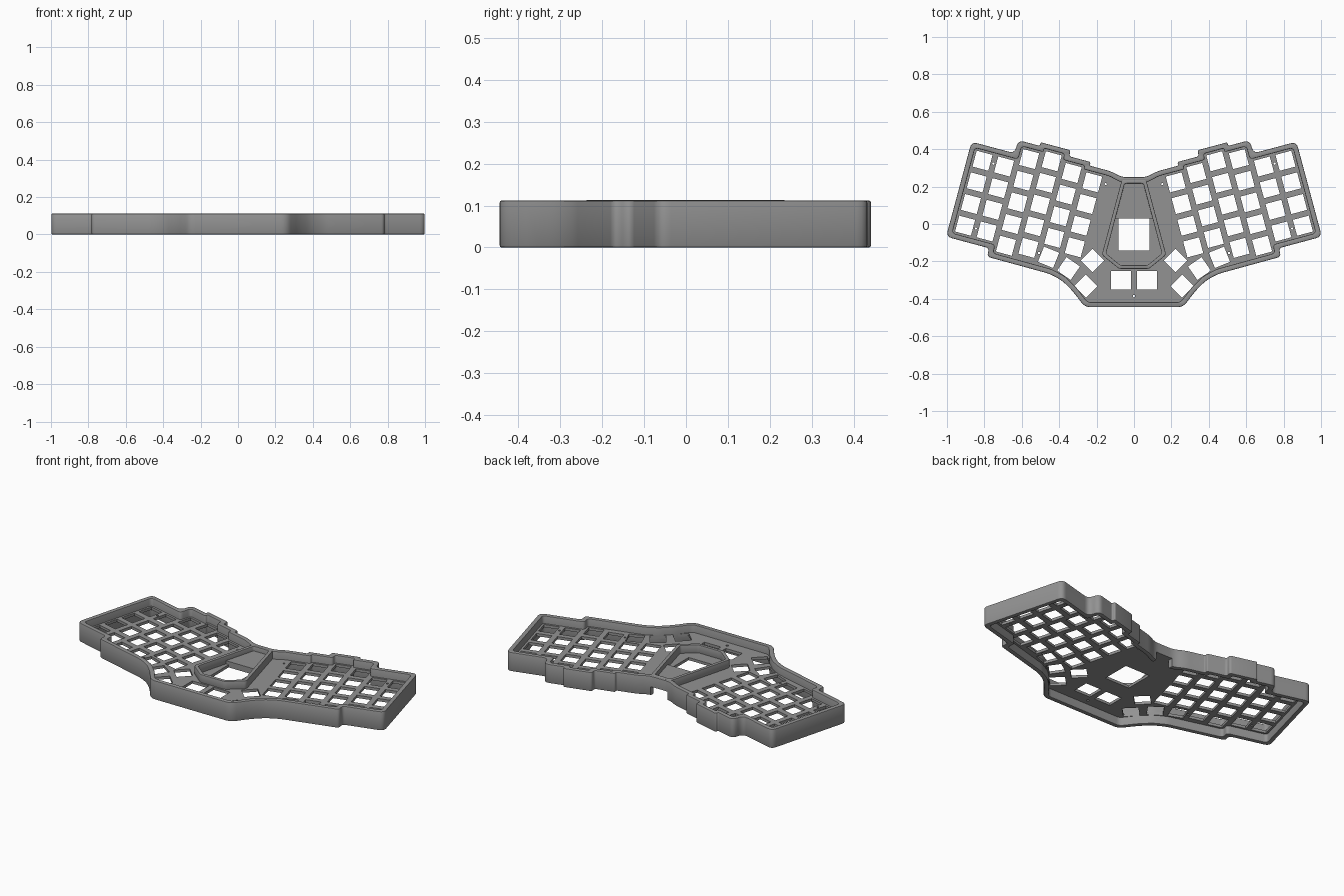
import bpy, bmesh, math
from mathutils import Vector

if "Cube" in bpy.data.objects:
    bpy.data.objects.remove(bpy.data.objects["Cube"])

grey = bpy.data.materials.new("case_grey")
grey.diffuse_color = (0.29, 0.29, 0.29, 1)
grey.use_nodes = True
grey.node_tree.nodes["Principled BSDF"].inputs["Base Color"].default_value = grey.diffuse_color

U, V, M = 0.1193, 0.1198, 0.083        # column pitch, row pitch, key centre to case edge
TILT = math.radians(15)
STAGGER = [0, 0, 0.073, 0.093, 0.06, 0.04]
HOLE = 0.044                           # half width of a key opening


def local(u, v):
    """Point of the tilted left key grid."""
    c, s = math.cos(TILT), math.sin(TILT)
    return Vector((-0.903 + u * c + v * s, -0.009 - u * s + v * c))


def mirror_loop(half):
    """Close a left half (top to bottom) with its mirrored right half."""
    half = [Vector(p) for p in half]
    return half + [Vector((-p.x, p.y)) for p in reversed(half)]


def inset(pts, d):
    out = []
    for i, p in enumerate(pts):
        a = (p - pts[i - 1]).normalized()
        b = (pts[(i + 1) % len(pts)] - p).normalized()
        na, nb = Vector((-a.y, a.x)), Vector((-b.y, b.x))
        out.append(p + (na + nb) * d / (1 + na.dot(nb)))
    return out


def fillet(pts, r, n=5):
    out = []
    for i, p in enumerate(pts):
        a, b = pts[i - 1] - p, pts[(i + 1) % len(pts)] - p
        t = min(r, 0.45 * a.length, 0.45 * b.length)
        s, e = p + a.normalized() * t, p + b.normalized() * t
        for k in range(n + 1):
            f = k / n
            out.append(s * (1 - f) ** 2 + p * 2 * f * (1 - f) + e * f * f)
    return out


def square(c, half, angle, half_y=None):
    x = Vector((math.cos(angle), math.sin(angle)))
    y = Vector((-x.y, x.x)) * (half_y or half)
    x = x * half
    return [c - x - y, c + x - y, c + x + y, c - x + y]


def circle(c, r, n=12):
    return [c + Vector((math.cos(i * math.tau / n), math.sin(i * math.tau / n))) * r
            for i in range(n)]


def flat_part(name, loops, z0, z1, bevel=0):
    """Extrude loops (first is the outline, the rest are openings)."""
    cu = bpy.data.curves.new(name, 'CURVE')
    cu.dimensions, cu.fill_mode = '2D', 'BOTH'
    cu.extrude = (z1 - z0) / 2 - bevel
    cu.bevel_depth, cu.bevel_resolution, cu.offset = bevel, 1, -bevel
    for pts in loops:
        sp = cu.splines.new('POLY')
        sp.points.add(len(pts) - 1)
        for q, p in zip(sp.points, pts):
            q.co = (p.x, p.y, 0, 1)
        sp.use_cyclic_u = True
    tmp = bpy.data.objects.new(name + "_curve", cu)
    bpy.context.collection.objects.link(tmp)
    dg = bpy.context.evaluated_depsgraph_get()
    me = bpy.data.meshes.new_from_object(tmp.evaluated_get(dg))
    bpy.data.objects.remove(tmp)
    bm = bmesh.new()
    bm.from_mesh(me)
    bmesh.ops.translate(bm, verts=bm.verts, vec=(0, 0, (z0 + z1) / 2))
    bmesh.ops.remove_doubles(bm, verts=bm.verts, dist=0.0002)
    bmesh.ops.recalc_face_normals(bm, faces=bm.faces)
    bm.to_mesh(me)
    bm.free()
    me.materials.clear()
    me.materials.append(grey)
    ob = bpy.data.objects.new(name, me)
    bpy.context.collection.objects.link(ob)
    bpy.context.view_layer.objects.active = ob
    ob.select_set(True)
    bpy.ops.object.shade_smooth_by_angle(angle=math.radians(30))
    ob.select_set(False)
    return ob


# Case outline: stepped back edge, tilted side, curved front
top = [3 * V + s + M for s in STAGGER]
outline = mirror_loop([
    (-0.065, 0.25), local(5 * U + M, top[5]),
    local(4 * U + M, top[5]), local(4 * U + M, top[4]),
    local(3 * U + M, top[4]), local(3 * U + M, top[3]),
    local(3 * U - M, top[3]), local(3 * U - M, top[2]),
    local(2 * U - M, top[2]), local(2 * U - M, top[0]),
    local(-M, top[0]), local(-M, -M), local(2 * U - M, -M),
    local(2 * U - M, STAGGER[2] - V - M),
    (-0.449, -0.267), (-0.385, -0.302), (-0.33, -0.356), (-0.262, -0.445)])

wall = flat_part("case_wall", [fillet(outline, 0.033), fillet(inset(outline, 0.027), 0.02)],
                 0, 0.112, 0.005)

# Cable opening in the back wall
bpy.ops.mesh.primitive_cube_add(size=1, location=(0, 0.25, 0.02))
cutter = bpy.context.object
cutter.name = "cable_opening_cutter"
cutter.scale = (0.11, 0.12, 0.06)
cutter.hide_render = True
mod = wall.modifiers.new("cable_opening", 'BOOLEAN')
mod.operation, mod.object, mod.solver = 'DIFFERENCE', cutter, 'EXACT'
bpy.context.view_layer.objects.active = wall
bpy.ops.object.modifier_apply(modifier=mod.name)
bpy.data.objects.remove(cutter)

# Key openings of the left half: grid with a partial fifth row, then thumb cluster
keys = [(local(c * U, r * V + STAGGER[c]), TILT)
        for c in range(6) for r in range(-1 if c in (2, 3) else 0, 4)]
keys += [(Vector(p), math.radians(a)) for p, a in [
    ((-0.457, -0.178), 22), ((-0.35, -0.238), 35),
    ((-0.257, -0.332), 45), ((-0.222, -0.195), 45)]]
screws = [local(U / 2, 3 * V), local(U / 2, 0), local(5 * U + 0.072, 3 * V + 0.05),
          Vector((-0.508, -0.155))]
openings = []
for side in (1, -1):
    for c, a in keys:
        openings.append(square(Vector((c.x * side, c.y)), HOLE, -a * side))
    for c in screws:
        openings.append(circle(Vector((c.x * side, c.y)), 0.006))
    openings.append(square(Vector((0.07 * side, -0.3)), 0.054, 0, 0.05))
openings.append(circle(Vector((0, -0.385)), 0.007))
openings.append(square(Vector((0, -0.056)), 0.082, 0, 0.086))
flat_part("key_plate", [fillet(inset(outline, 0.012), 0.02)] + openings, 0.05, 0.066)

# Raised rim around the centre bay
bay = mirror_loop([(-0.065, 0.237), (-0.172, -0.165), (-0.08, -0.24)])
flat_part("centre_rim", [fillet(bay, 0.015), fillet(inset(bay, 0.02), 0.01)], 0.06, 0.113, 0.003)

# Cover at the back of the centre bay
cover = mirror_loop([(-0.058, 0.23), (-0.112, 0.03)])
flat_part("centre_cover", [cover], 0.06, 0.085)
